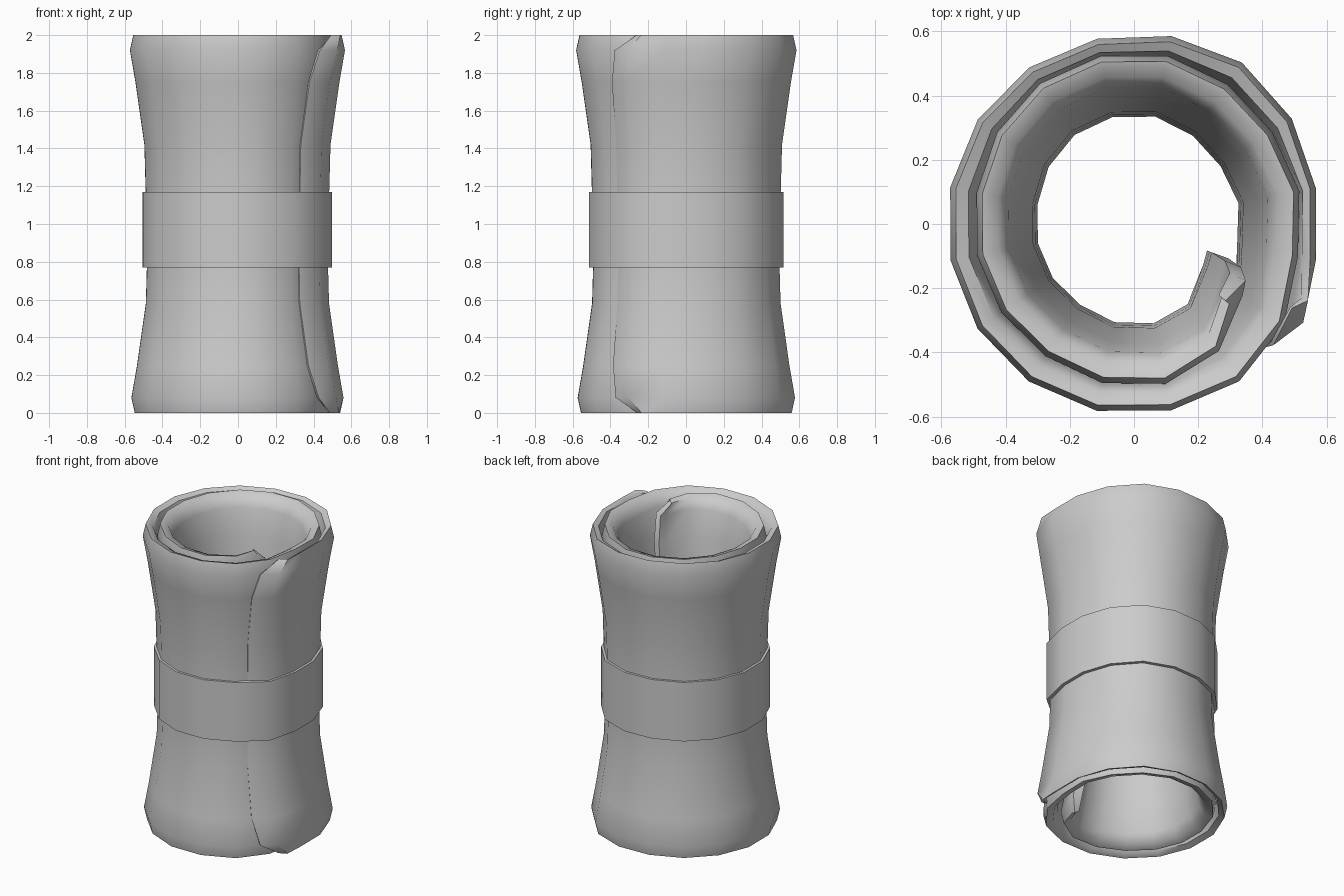
import bpy, bmesh, math

if "Cube" in bpy.data.objects:
    bpy.data.objects.remove(bpy.data.objects["Cube"], do_unlink=True)

grey = bpy.data.materials.new("plain grey")
grey.use_nodes = True
COLOUR = (0.6, 0.6, 0.6, 1)
grey.diffuse_color = COLOUR
grey.node_tree.nodes["Principled BSDF"].inputs["Base Color"].default_value = COLOUR

# Spiral of the rolled sheet: angle in degrees, widest outer radius
SPIRAL = [(-48, .575), (-34, .61), (-11, .577), (12, .577), (57, .605), (100, .588),
          (190, .582), (258, .593), (303, .59), (324, .566), (349, .52), (373, .525),
          (399, .515), (446, .537), (495, .523), (520, .5), (598, .495), (630, .51),
          (650, .505), (671, .46), (690, .405), (700, .39)]
START, END = SPIRAL[0][0], SPIRAL[-1][0]
WAIST = .085


def radius(a):
    for (a0, r0), (a1, r1) in zip(SPIRAL, SPIRAL[1:]):
        if a <= a1:
            return r0 + (r1 - r0) * (a - a0) / (a1 - a0)
    return SPIRAL[-1][1]


def thickness(a):
    if a + 360 <= END:
        return max(.012, min(.09, radius(a) - radius(a + 360) - .004))
    return .1 - .045 * max(0, min(1, (a - 640) / 60))


# Height rows: z, outer inset, extra inset on the inner side, end setback in degrees
TOP = [(1.17, WAIST, 0, 0), (1.42, .078, 0, 0), (1.75, .03, 0, 2),
       (1.92, 0, 0, 7), (2, .018, -.5, 20)]
ROWS = [(2 - z, i + .008, e, s) for z, i, e, s in reversed(TOP)] + TOP


def polar(r, a, z):
    a = math.radians(a)
    return (r * math.cos(a), r * math.sin(a), z)


def finish(bm, name, angle):
    bmesh.ops.recalc_face_normals(bm, faces=bm.faces)
    mesh = bpy.data.meshes.new(name)
    bm.to_mesh(mesh)
    bm.free()
    mesh.materials.append(grey)
    ob = bpy.data.objects.new(name, mesh)
    bpy.context.collection.objects.link(ob)
    bpy.ops.object.select_all(action='DESELECT')
    ob.select_set(True)
    bpy.context.view_layer.objects.active = ob
    bpy.ops.object.shade_smooth_by_angle(angle=math.radians(angle))


def skin(bm, loops, closed=False):
    pairs = list(zip(loops, loops[1:])) + ([(loops[-1], loops[0])] if closed else [])
    for p, q in pairs:
        for i in range(len(p)):
            j = (i + 1) % len(p)
            bm.faces.new((p[i], p[j], q[j], q[i]))


# Rolled sheet: closed cross-sections swept along the spiral
angles = [START] + [-33.75 + 22.5 * k for k in range(32)] + [END - 10, END]
bm = bmesh.new()
sections = []
for k, a in enumerate(angles):
    outer, inner = [], []
    for z, inset, extra, setback in ROWS:
        shift = {0: setback, 1: setback / 2, len(angles) - 2: -setback / 2,
                 len(angles) - 1: -setback}.get(k, 0)
        r, t = radius(a) - inset, thickness(a)
        outer.append(bm.verts.new(polar(r, a + shift, z)))
        drop = .015 if extra else 0
        z_in = z - drop if z > 1 else z + drop
        inner.append(bm.verts.new(polar(r - t * (1 + extra), a + shift, z_in)))
    sections.append(outer + inner[::-1])
skin(bm, sections)
for s in (sections[0], sections[-1]):
    for i in range(len(ROWS) - 1):
        bm.faces.new((s[i], s[i + 1], s[-2 - i], s[-1 - i]))
finish(bm, "rolled_sheet", 50)

# Band wrapped round the waist
bm = bmesh.new()
loops = []
for k in range(16):
    a = -33.75 + 22.5 * k
    r = radius(a) - WAIST + .016
    loops.append([bm.verts.new(polar(r - d, a, z))
                  for d, z in ((0, .77), (0, 1.17), (.03, 1.17), (.03, .77))])
skin(bm, loops, closed=True)
finish(bm, "waist_band", 40)
